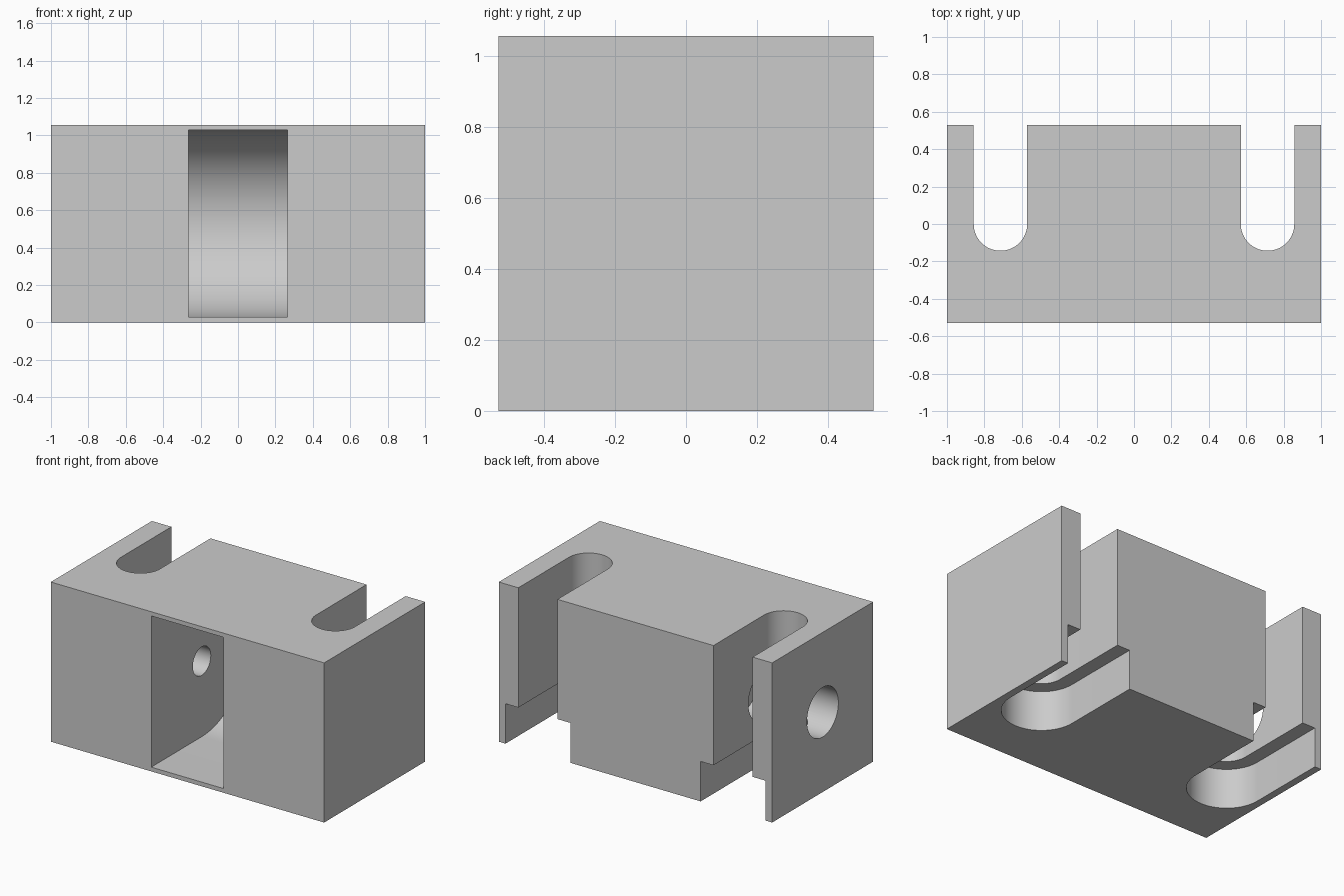
import bpy
import bmesh
from math import sin, cos, pi, radians
from mathutils import Vector

if "Cube" in bpy.data.objects:
    bpy.data.objects.remove(bpy.data.objects["Cube"], do_unlink=True)

HALF = 0.528          # half of depth and height
SLOT_X = 0.714        # slot centre from the middle
POCKET_X = 0.265      # half width of the front pocket

grey = bpy.data.materials.new("plain grey")
grey.use_nodes = True
COLOUR = (0.6, 0.6, 0.6, 1)
grey.diffuse_color = COLOUR
grey.node_tree.nodes["Principled BSDF"].inputs["Base Color"].default_value = COLOUR


def prism(name, outline, depth):
    """Extrude a closed outline of points along the depth vector."""
    bm = bmesh.new()
    face = bm.faces.new([bm.verts.new(p) for p in outline])
    grown = bmesh.ops.extrude_face_region(bm, geom=[face])["geom"]
    verts = [v for v in grown if isinstance(v, bmesh.types.BMVert)]
    bmesh.ops.translate(bm, verts=verts, vec=depth)
    bmesh.ops.recalc_face_normals(bm, faces=bm.faces)
    mesh = bpy.data.meshes.new(name)
    bm.to_mesh(mesh)
    bm.free()
    mesh.materials.append(grey)
    obj = bpy.data.objects.new(name, mesh)
    bpy.context.collection.objects.link(obj)
    return obj


def arc(radius, sweep, steps):
    return [(radius * cos(sweep * i / steps), radius * sin(sweep * i / steps))
            for i in range(steps + 1)]


def u_shape(radius, reach):
    """Half circle with straight sides running out to the open end."""
    return [(radius, -reach)] + arc(radius, pi, 48) + [(-radius, -reach)]


def slot_cutter(x, radius, top):
    outline = [(x + a, -b, -0.1) for a, b in u_shape(radius, 1)]
    return prism("slot_cutter", outline, Vector((0, 0, top + 0.1)))


def bore_cutter(radius, x0, x1):
    ring = arc(radius, 2 * pi, 64)[:-1]
    return prism("bore_cutter", [(x0, a, HALF + b) for a, b in ring],
                 Vector((x1 - x0, 0, 0)))


# Solid block
block = prism("slotted_block",
              [(-1, -HALF, 0), (1, -HALF, 0), (1, HALF, 0), (-1, HALF, 0)],
              Vector((0, 0, 2 * HALF)))

# Stepped slots open to the back
cutters = []
for side in (-1, 1):
    cutters.append(slot_cutter(side * SLOT_X, 0.143, 1.3))
    cutters.append(slot_cutter(side * SLOT_X, 0.237, 0.264))

# Round-backed pocket open to the front
cutters.append(prism("pocket_cutter",
                     [(-POCKET_X, b, HALF + a) for a, b in u_shape(0.5, 1)],
                     Vector((2 * POCKET_X, 0, 0))))

# Counterbored hole from one side into the pocket
cutters.append(bore_cutter(0.164, -1.1, -0.41))
cutters.append(bore_cutter(0.094, -0.5, -0.2))

for cutter in cutters:
    cutter.hide_render = True
    mod = block.modifiers.new("cut", 'BOOLEAN')
    mod.operation = 'DIFFERENCE'
    mod.solver = 'EXACT'
    mod.object = cutter

# Bake the cuts and drop the cutters
graph = bpy.context.evaluated_depsgraph_get()
graph.update()
baked = bpy.data.meshes.new_from_object(block.evaluated_get(graph))
block.modifiers.clear()
block.data = baked
for cutter in cutters:
    bpy.data.objects.remove(cutter, do_unlink=True)

bpy.ops.object.select_all(action='DESELECT')
block.select_set(True)
bpy.context.view_layer.objects.active = block
bpy.ops.object.shade_smooth_by_angle(angle=radians(30))
